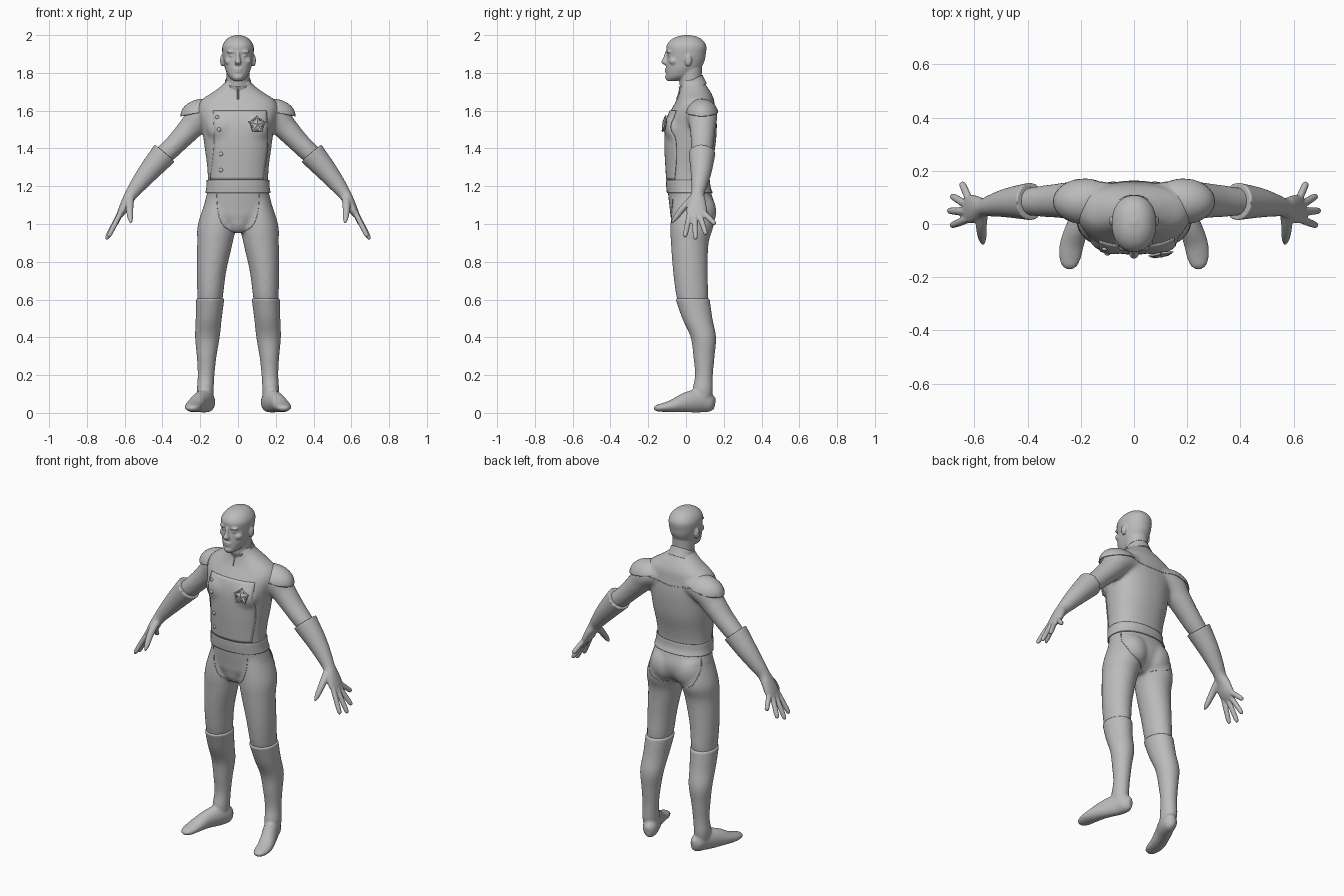
import bpy, bmesh
from math import cos, sin, pi, copysign
from mathutils import Vector, Matrix
from mathutils.bvhtree import BVHTree

if "Cube" in bpy.data.objects:
    bpy.data.objects.remove(bpy.data.objects["Cube"], do_unlink=True)

GREY = (0.5, 0.5, 0.5, 1)
grey = bpy.data.materials.new("plain grey")
grey.diffuse_color = GREY
grey.use_nodes = True
grey.node_tree.nodes["Principled BSDF"].inputs["Base Color"].default_value = GREY
X, Y, Z = Vector((1, 0, 0)), Vector((0, 1, 0)), Vector((0, 0, 1))


def spline(pts, steps=6):
    """Smooth curve through rows of numbers."""
    p = [Vector(q) for q in pts]
    p = [2 * p[0] - p[1]] + p + [2 * p[-1] - p[-2]]
    out = []
    for a, b, c, d in zip(p, p[1:], p[2:], p[3:]):
        for i in range(steps):
            t = i / steps
            out.append(0.5 * (2 * b + (c - a) * t + (2 * a - 5 * b + 4 * c - d) * t * t
                              + (3 * b - a - 3 * c + d) * t ** 3))
    return out + [p[-2]]


def tube(bm, rows, axis=None, side=X, s=1, sq=2.0, caps=True, n=32):
    """Loft of oval rings; a row is x, y, z, radius along side, other radius."""
    rows = spline(rows)
    rings = []
    for i, r in enumerate(rows):
        step = rows[min(i + 1, len(rows) - 1)] - rows[max(i - 1, 0)]
        t = (axis or Vector(step[:3])).normalized()
        u = (side - t * side.dot(t)).normalized()
        v = t.cross(u)
        ring = []
        for k in range(n):
            c, d = cos(2 * pi * k / n), sin(2 * pi * k / n)
            p = Vector(r[:3]) + u * copysign(abs(c) ** (2 / sq), c) * max(r[3], 0.002) \
                + v * copysign(abs(d) ** (2 / sq), d) * max(r[4], 0.002)
            ring.append(bm.verts.new((p.x * s, p.y, p.z)))
        rings.append(ring)
    for a, b in zip(rings, rings[1:]):
        for k in range(n):
            j = (k + 1) % n
            bm.faces.new((a[k], a[j], b[j], b[k]))
    if caps:
        bm.faces.new(rings[0][::-1])
        bm.faces.new(rings[-1])


def ball(bm, centre, radii):
    m = Matrix.Translation(centre) @ Matrix.Diagonal((*radii, 1))
    bmesh.ops.create_uvsphere(bm, u_segments=32, v_segments=20, radius=1, matrix=m)


def finish(name, bm, voxel=0, smooth=4, thick=0):
    bmesh.ops.recalc_face_normals(bm, faces=bm.faces)
    for f in bm.faces:
        f.smooth = True
    me = bpy.data.meshes.new(name)
    bm.to_mesh(me)
    bm.free()
    me.materials.append(grey)
    ob = bpy.data.objects.new(name, me)
    bpy.context.collection.objects.link(ob)
    if voxel:
        m = ob.modifiers.new("blend", 'REMESH')
        m.mode, m.voxel_size, m.use_smooth_shade = 'VOXEL', voxel, True
        m = ob.modifiers.new("soften", 'SMOOTH')
        m.factor, m.iterations = 0.5, smooth
    if thick:
        m = ob.modifiers.new("thickness", 'SOLIDIFY')
        m.thickness, m.offset = thick, 0
    return ob


def wire(name, pts, radius=0.002, closed=False):
    cu = bpy.data.curves.new(name, 'CURVE')
    cu.dimensions, cu.bevel_depth, cu.bevel_resolution = '3D', radius, 1
    sp = cu.splines.new('POLY')
    sp.points.add(len(pts) - 1)
    for q, p in zip(sp.points, pts):
        q.co = (*p, 1)
    sp.use_cyclic_u = closed
    cu.materials.append(grey)
    bpy.context.collection.objects.link(bpy.data.objects.new(name, cu))


# Body: torso, upper arms and thighs blended together
bm = bmesh.new()
tube(bm, [(0, .03, .965, .03, .05), (0, .03, 1.02, .14, .105), (0, .033, 1.09, .178, .12),
          (0, .02, 1.16, .165, .115), (0, .01, 1.22, .16, .11), (0, .013, 1.3, .163, .118),
          (0, .022, 1.4, .176, .132), (0, .027, 1.5, .19, .136), (0, .033, 1.57, .205, .128),
          (0, .042, 1.62, .21, .112), (0, .05, 1.66, .19, .098), (0, .048, 1.7, .13, .082),
          (0, .038, 1.74, .078, .066), (0, .03, 1.77, .058, .06)], axis=Z, sq=2.25, n=48)
ball(bm, (0, -.035, 1.04), (.07, .045, .09))
for s in (1, -1):
    tube(bm, [(.1, .075, 1.6, .08, .06), (.19, .085, 1.575, .082, .076), (.245, .088, 1.515, .07, .066),
              (.31, .087, 1.445, .062, .057), (.36, .085, 1.395, .057, .054),
              (.41, .084, 1.35, .05, .05)], side=Y, s=s)
    tube(bm, [(.1, .03, 1.14, .066, .098), (.112, .032, 1.0, .1, .114), (.122, .02, .9, .094, .1),
              (.14, .023, .75, .078, .092), (.147, .033, .62, .068, .085),
              (.15, .04, .56, .06, .07)], axis=Z, s=s)
    ball(bm, (s * .078, .083, 1.065), (.086, .078, .1))
    ball(bm, (s * .078, -.052, 1.51), (.09, .058, .085))
body = finish("body", bm, .009, 12)

# Head with features
bm = bmesh.new()
tube(bm, [(0, -.075, 1.757, .022, .025), (0, -.04, 1.78, .049, .066), (0, -.016, 1.82, .068, .09),
          (0, -.003, 1.86, .076, .1), (0, .002, 1.895, .082, .102), (0, .002, 1.94, .083, .106),
          (0, .003, 1.972, .066, .086), (0, .005, 1.992, .04, .052), (0, .005, 2.001, .005, .006)],
     axis=Z, sq=2.15)
tube(bm, [(0, .04, 1.66, .065, .065), (0, .025, 1.75, .06, .06), (0, .02, 1.84, .062, .065)], axis=Z)
tube(bm, [(0, -.1, 1.912, .009, .01), (0, -.107, 1.88, .011, .014), (0, -.113, 1.856, .018, .018),
          (0, -.103, 1.842, .013, .01)], axis=Z)
for z, w in ((1.82, .026), (1.808, .022)):
    ball(bm, (0, -.1, z), (w, .012, .006))
ball(bm, (0, -.09, 1.778), (.028, .021, .018))
for s in (1, -1):
    ball(bm, (s * .032, -.088, 1.912), (.028, .016, .009))
    ball(bm, (s * .033, -.085, 1.893), (.015, .013, .008))
    ball(bm, (s * .046, -.064, 1.862), (.026, .026, .022))
    ball(bm, (s * .083, .012, 1.866), (.012, .019, .032))
finish("head", bm, .005, 4)

# Gloves with flared cuffs, fingers and thumbs
bm = bmesh.new()
fingers = [((.622, .097, 1.055), (.648, .156, .998)), ((.63, .073, 1.045), (.686, .106, .943)),
           ((.632, .046, 1.045), (.698, .05, .918)), ((.626, .018, 1.05), (.687, -.006, .93))]
for s in (1, -1):
    tube(bm, [(.388, .085, 1.375, .071, .07), (.47, .08, 1.28, .056, .056), (.53, .07, 1.205, .042, .043),
              (.563, .062, 1.16, .035, .034), (.588, .058, 1.12, .047, .028),
              (.613, .056, 1.07, .054, .023), (.635, .056, 1.035, .044, .013)], side=Y, s=s)
    for base, tip in fingers:
        b, t = Vector(base), Vector(tip)
        tube(bm, [(*(b - (t - b) * .3), .015, .014), (*b.lerp(t, .5), .0145, .014),
                  (*b.lerp(t, .9), .012, .012), (*t, .005, .005)], side=Y, s=s, n=16)
    tube(bm, [(.572, .04, 1.14, .024, .02), (.574, -.015, 1.085, .02, .018),
              (.57, -.055, 1.033, .015, .014), (.567, -.077, 1.005, .005, .005)], s=s, n=16)
finish("gloves", bm, .005, 3)

# Boots
bm = bmesh.new()
for s in (1, -1):
    tube(bm, [(.147, .034, .607, .075, .091), (.155, .06, .5, .069, .08), (.162, .092, .4, .065, .067),
              (.166, .095, .3, .052, .056), (.169, .095, .2, .044, .047), (.173, .088, .12, .044, .053),
              (.17, .085, .05, .038, .045)], axis=Z, s=s)
    tube(bm, [(.15, .153, .05, .015, .03), (.157, .125, .054, .038, .05), (.175, .07, .064, .044, .062),
              (.207, 0, .055, .043, .053), (.232, -.07, .037, .045, .034), (.24, -.12, .029, .042, .024),
              (.243, -.155, .025, .03, .017), (.244, -.171, .024, .01, .006)], s=s)
finish("boots", bm, .007, 4)

# Belt
bm = bmesh.new()
tube(bm, [(0, .02, 1.165, .17, .119), (0, .013, 1.195, .165, .115), (0, .01, 1.232, .163, .114)],
     axis=Z, sq=2.25, caps=False, n=48)
finish("belt", bm, thick=.005)

# Standing collar, higher at the back
bm = bmesh.new()
tube(bm, [(0, .042, 1.71, .078, .074), (0, .033, 1.735, .07, .07), (0, .024, 1.758, .066, .069)],
     axis=Vector((0, -.46, .89)), caps=False)
finish("collar", bm, thick=.005)

# Shoulder caps, trimmed to a rim that drops outward
bm = bmesh.new()
for s in (1, -1):
    ball(bm, (s * .178, .085, 1.572), (.124, .086, .089))
    near = [v for v in bm.verts if v.co.x * s > 0]
    part = near + [e for e in bm.edges if e.verts[0] in near] + [f for f in bm.faces if f.verts[0] in near]
    bmesh.ops.bisect_plane(bm, geom=part, plane_co=(s * .3, 0, 1.57), plane_no=(s * .2, 0, 1),
                           clear_inner=True)
finish("shoulder_caps", bm, thick=.005)

# Surface lookup for the fitted trim
dg = bpy.context.evaluated_depsgraph_get()
dg.update()
tree = BVHTree.FromObject(body, dg)


def on_body(x, z, face=-1):
    p, n, *_ = tree.ray_cast(Vector((x, face * 2, z)), Vector((0, -face, 0)))
    return (p, n) if p else (Vector((x, 0, z)), Vector((0, face, 0)))


def seam(name, pts, face=-1):
    wire(name, [on_body(x, z, face)[0] for x, z in spline(pts, 10)])


# Raised chest flap
bm = bmesh.new()
N = 24
left = spline([(-.13, 1.6), (-.125, 1.42), (-.145, 1.235)], N // 2)
right = spline([(.15, 1.6), (.155, 1.42), (.132, 1.235)], N // 2)
grid = []
for a, b in zip(left, right):
    row = []
    for i in range(N + 1):
        p, n = on_body(*a.lerp(b, i / N))
        row.append(bm.verts.new(p + n * .002))
    grid.append(row)
for a, b in zip(grid, grid[1:]):
    for i in range(N):
        bm.faces.new((a[i], b[i], b[i + 1], a[i + 1]))
finish("chest_flap", bm, thick=.005)

# Flap buttons
bm = bmesh.new()
for x, z in ((-.11, 1.565), (-.1, 1.5), (-.09, 1.37), (-.09, 1.285)):
    ball(bm, on_body(x, z)[0] + Vector((0, -.005, 0)), (.011, .007, .011))
finish("buttons", bm)

# Star badge with a five sided frame
p, n = on_body(.1, 1.525)
frame = Matrix.Translation(p + n * .008) @ n.to_track_quat('Z', 'Y').to_matrix().to_4x4()
bm = bmesh.new()
peak = bm.verts.new(frame @ Vector((0, 0, .01)))
rim = []
for k in range(10):
    a, r = pi / 2 + k * pi / 5, (.05, .023)[k % 2]
    rim.append(bm.verts.new(frame @ Vector((r * cos(a), r * sin(a), 0))))
for k in range(10):
    bm.faces.new((peak, rim[k], rim[(k + 1) % 10]))
star = finish("star_badge", bm, thick=.006)
star.data.shade_flat()
corners = [pi / 2 + k * pi * .4 for k in range(5)]
wire("badge_frame", [frame @ Vector((.04 * cos(a), .04 * sin(a), .002)) for a in corners], .005, True)

# Seams: brief lines, back yoke and collar opening
for s, side in ((1, "left"), (-1, "right")):
    seam(side + "_front_brief_seam", [(s * .115, 1.17), (s * .105, 1.06), (s * .075, .99), (s * .02, .955)])
    seam(side + "_back_brief_seam", [(s * .15, 1.17), (s * .165, 1.08), (s * .13, 1.0), (s * .03, .97)], 1)
seam("back_yoke_seam", [(-.2, 1.61), (0, 1.585), (.2, 1.61)], 1)
wire("collar_opening", [on_body(0, z)[0] + Vector((0, -.002, 0)) for z in (1.72, 1.7, 1.68, 1.66)], .004)
